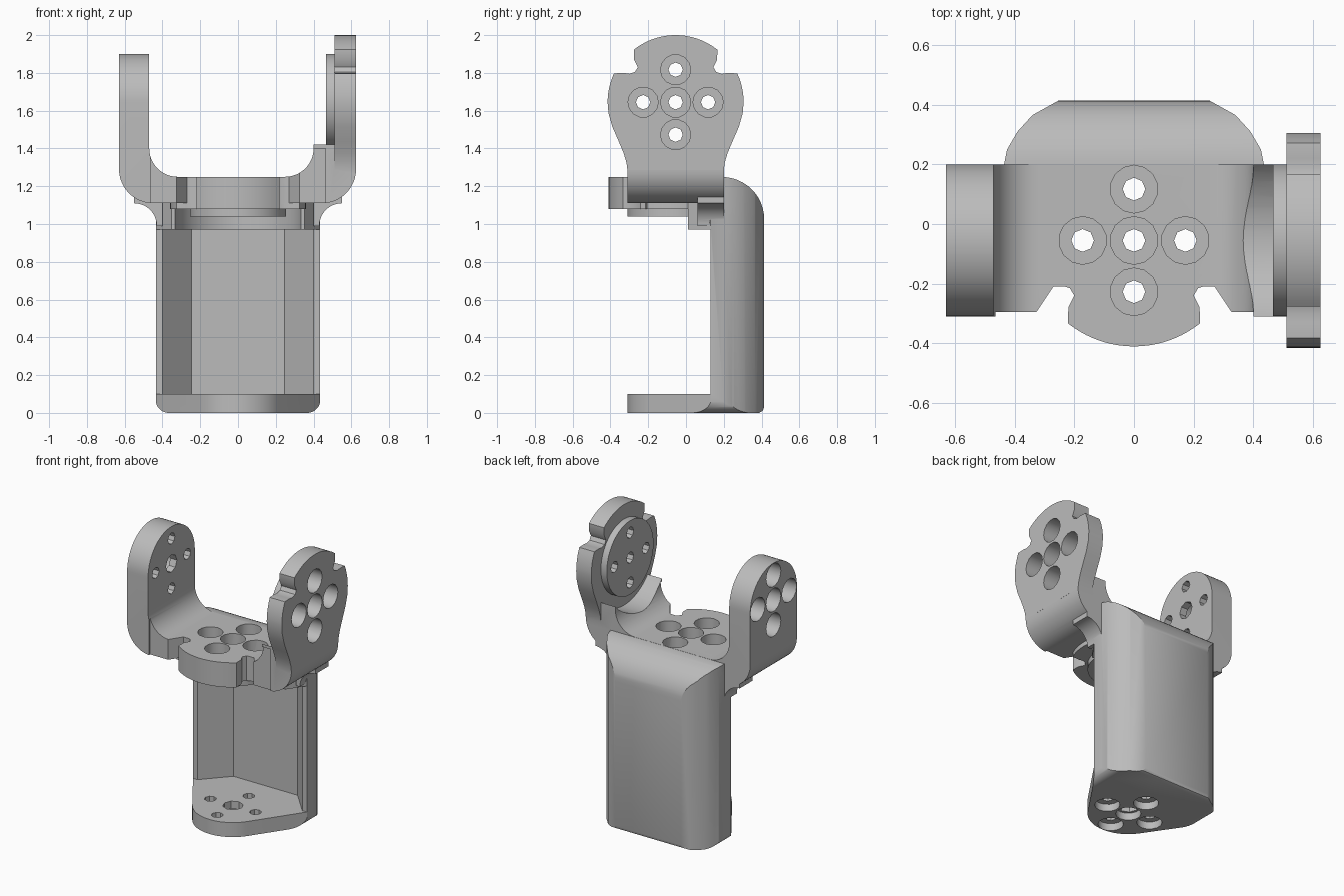
import bpy, bmesh
from math import sin, cos, radians, pi
from mathutils import Matrix, Vector

cube = bpy.data.objects.get("Cube")
if cube:
    bpy.data.objects.remove(cube, do_unlink=True)

grey = bpy.data.materials.new("matte_grey")
grey.use_nodes = True
colour = (0.5, 0.5, 0.5, 1)
grey.diffuse_color = colour
grey.node_tree.nodes["Principled BSDF"].inputs["Base Color"].default_value = colour

CY, CZ = -0.055, 1.645   # joint axis position


def arc(cx, cy, r, start, end, n=12):
    angles = [radians(start + (end - start) * i / n) for i in range(n + 1)]
    return [(cx + r * cos(a), cy + r * sin(a)) for a in angles]


def mirrored(half):
    return half + [(-x, y) for x, y in reversed(half) if abs(x) > 1e-5]


def finish(name, bm):
    bmesh.ops.recalc_face_normals(bm, faces=bm.faces)
    mesh = bpy.data.meshes.new(name)
    bm.to_mesh(mesh)
    bm.free()
    mesh.materials.append(grey)
    obj = bpy.data.objects.new(name, mesh)
    bpy.context.collection.objects.link(obj)
    return obj


def place(axis, u, v, t):
    return Vector({"x": (t, u, v), "y": (u, t, v), "z": (u, v, t)}[axis])


def prism(name, points, axis, low, high):
    bm = bmesh.new()
    base = [bm.verts.new(place(axis, u, v, low)) for u, v in points]
    top = [bm.verts.new(place(axis, u, v, high)) for u, v in points]
    bm.faces.new(base)
    bm.faces.new(top)
    for i in range(len(base)):
        j = (i + 1) % len(base)
        bm.faces.new((base[i], base[j], top[j], top[i]))
    return finish(name, bm)


def disc(name, u, v, r, axis, low, high):
    return prism(name, arc(u, v, r, 0, 354, 59), axis, low, high)


def combine(target, other, operation):
    mod = target.modifiers.new(operation, "BOOLEAN")
    mod.operation = operation
    mod.solver = "EXACT"
    mod.object = other
    bpy.context.view_layer.update()
    depsgraph = bpy.context.evaluated_depsgraph_get()
    mesh = bpy.data.meshes.new_from_object(target.evaluated_get(depsgraph))
    target.modifiers.clear()
    target.data = mesh
    bpy.data.objects.remove(other, do_unlink=True)


# Lower body: plan outline trimmed by side and front profiles
corner = [(0.435, 0.13), (0.435, 0.2), (0.425, 0.25), (0.39, 0.31), (0.34, 0.365), (0.25, 0.415)]
plan = arc(0, CY, 0.255, 214.4, 325.6, 20) + mirrored(corner)
bracket = prism("servo_bracket", plan, "z", 0, 1.25)
side = [(-1, -0.001), (0.385, -0.001), (0.405, 0.01), (0.414, 0.03)]
side += arc(0.19, 1.025, 0.224, 0, 90) + [(0.19, 1.3), (-1, 1.3)]
side[-3] = (0.19, 1.2501)
combine(bracket, prism("side_trim", side, "x", -1, 1), "INTERSECT")
front = mirrored(arc(0.366, 0.07, 0.07, -90, 0) + [(0.436, 1.4)])
combine(bracket, prism("front_trim", front, "y", -1, 1), "INTERSECT")

# Opening between the floor and the top plate
cavity = mirrored([(0.6, -1), (0.6, 0.13), (0.40, 0.13), (0.245, 0.30)])
combine(bracket, prism("cavity", cavity, "z", 0.10, 0.97), "DIFFERENCE")
combine(bracket, prism("front_gap", mirrored([(0.6, -1), (0.6, 0.01)]), "z", 0.10, 1.08), "DIFFERENCE")
combine(bracket, disc("horn_clearance", 0, CY, 0.34, "z", 0.9, 1.08), "DIFFERENCE")

# Top plate and arm roots as one U profile
u_shape = [(-0.63, CZ)] + arc(-0.45, 1.29, 0.18, 180, 270) + arc(0.445, 1.29, 0.18, 270, 360)
u_shape += [(0.625, 1.42), (0.40, 1.42)] + arc(0.25, 1.40, 0.15, 0, -90)
u_shape += arc(-0.32, 1.40, 0.15, -90, -180) + [(-0.47, CZ)]
combine(bracket, prism("top_fork", u_shape, "y", -0.31, 0.2), "UNION")
combine(bracket, disc("right_arm_end", CY, CZ, 0.255, "x", -0.63, -0.47), "UNION")

# Flared webs under the arms
for s in (-1, 1):
    web = [(s * x, z) for x, z in arc(0.55, 0.99, 0.12, 180, 90) + [(0.55, 1.15), (0.40, 1.15), (0.40, 0.99)]]
    combine(bracket, prism("web", web, "y", 0.06, 0.2), "UNION")

# Clearance around the side horn and notch at the front edge
combine(bracket, disc("arm_clearance", CY, CZ, 0.34, "x", 0.2, 0.51), "DIFFERENCE")
notch = mirrored([(0.35, -0.33), (0.27, -0.21)])
combine(bracket, prism("front_notch", notch, "z", 1.0, 1.4), "DIFFERENCE")
trim = [(s * x, y) for s in (1,) for x, y in mirrored([(0.8, -0.5), (0.8, -0.295)])]
combine(bracket, prism("edge_trim", [(x * 0.58, y) for x, y in trim], "z", 1.0, 1.4), "DIFFERENCE")

# Lobed horn shape, used on the side arm and on the top plate
lobe = arc(0, 0, 0.355, 90, 51.5, 10)
lobe += [(0.22, 0.225), (0.20, 0.185), (0.215, 0.16), (0.245, 0.15), (0.275, 0.155)]
lobe += arc(0, 0, 0.36, 25, 0, 6)
lobe += [(0.355, -0.06), (0.335, -0.13), (0.30, -0.21), (0.275, -0.27), (0.26, -0.32), (0.255, -0.36)]
horn = mirrored(lobe)
combine(bracket, prism("side_horn", [(CY + u, CZ + v) for u, v in horn], "x", 0.51, 0.625), "UNION")
flat_horn = [(u, CY - v) for u, v in horn if v > -0.25]
combine(bracket, prism("top_horn", flat_horn, "z", 1.08, 1.25), "UNION")
combine(bracket, disc("side_boss", CY, CZ, 0.255, "x", 0.465, 0.52), "UNION")
combine(bracket, disc("under_boss", 0, CY, 0.255, "z", 1.04, 1.09), "UNION")

# Stepped screw holes: wide counterbores, then narrow through holes
# axis, centre, counterbore span, through span, centre hole radius
patterns = [
    ("x", (CY, CZ), (0.52, 0.7), (0.4, 0.6), 0.038),
    ("x", (CY, CZ), (-0.7, -0.52), (-0.6, -0.4), 0.06),
    ("z", (0, CY), (1.10, 1.35), (1.0, 1.2), 0.038),
    ("z", (0, CY), (-0.1, 0.05), (-0.02, 0.15), 0.065),
]
for wide in (True, False):
    bm = bmesh.new()
    for axis, (u, v), bore, through, middle in patterns:
        low, high = bore if wide else through
        for du, dv in ((0, 0), (1, 0), (-1, 0), (0, 1), (0, -1)):
            small = 0.038 if du or dv else middle
            r = 0.08 if wide else small
            spot = place(axis, u + du * 0.172, v + dv * 0.172, (low + high) / 2)
            turn = Matrix.Rotation(pi / 2, 4, "Y") if axis == "x" else Matrix()
            bmesh.ops.create_cone(bm, cap_ends=True, segments=14 if wide else 8, radius1=r, radius2=r,
                                  depth=high - low, matrix=Matrix.Translation(spot) @ turn)
    combine(bracket, finish("hole_cutter", bm), "DIFFERENCE")

# Smooth curved walls, sharp edges
bpy.ops.object.select_all(action="DESELECT")
bracket.select_set(True)
bpy.context.view_layer.objects.active = bracket
bpy.ops.object.shade_smooth_by_angle(angle=radians(30))
